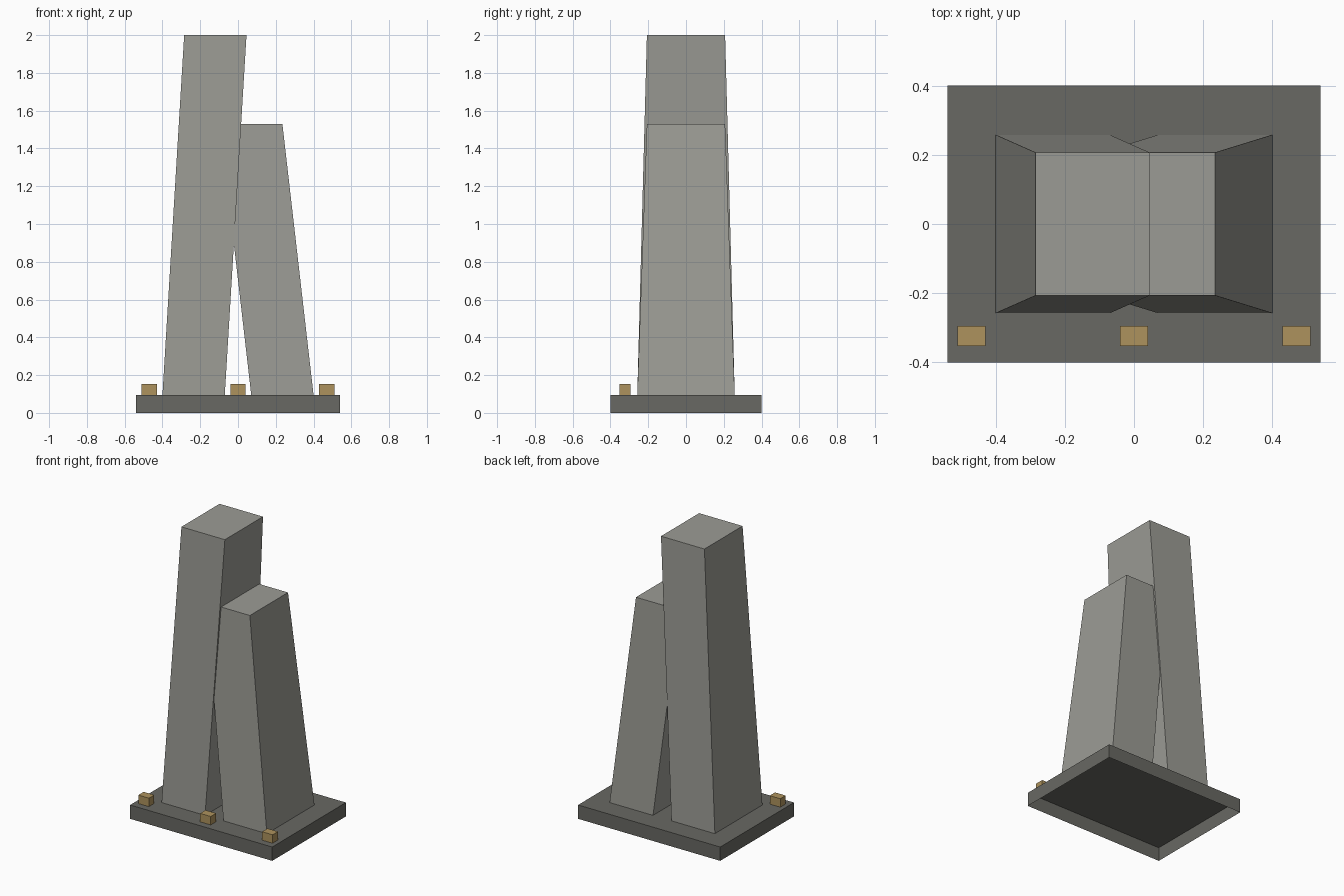
import bpy, bmesh

if "Cube" in bpy.data.objects:
    bpy.data.objects.remove(bpy.data.objects["Cube"])


def material(name, rgb):
    m = bpy.data.materials.new(name)
    m.diffuse_color = (*rgb, 1.0)
    m.use_nodes = True
    m.node_tree.nodes["Principled BSDF"].inputs["Base Color"].default_value = m.diffuse_color
    return m


STONE = material("light stone", (0.33, 0.33, 0.30))
DARK = material("dark stone", (0.14, 0.14, 0.125))
BRASS = material("brass", (0.42, 0.29, 0.11))


def frustum(name, mat, low, high):
    """Open-bottomed block; low and high are (x0, x1, y0, y1, z)."""
    bm = bmesh.new()
    rings = []
    for x0, x1, y0, y1, z in (low, high):
        rings.append([bm.verts.new((x, y, z)) for x, y in
                      ((x0, y0), (x1, y0), (x1, y1), (x0, y1))])
    a, b = rings
    for i in range(4):
        j = (i + 1) % 4
        bm.faces.new((a[i], a[j], b[j], b[i]))
    bm.faces.new(b)
    mesh = bpy.data.meshes.new(name)
    bm.to_mesh(mesh)
    bm.free()
    mesh.materials.append(mat)
    ob = bpy.data.objects.new(name, mesh)
    bpy.context.collection.objects.link(ob)


BASE = 0.095

# Hollow plinth, open underneath
frustum("plinth", DARK, (-0.54, 0.54, -0.40, 0.40, 0), (-0.54, 0.54, -0.40, 0.40, BASE))

# Two towers leaning into each other
frustum("tall_tower", STONE, (-0.40, -0.07, -0.258, 0.258, BASE),
        (-0.285, 0.045, -0.207, 0.207, 2.0))
frustum("short_tower", STONE, (0.07, 0.40, -0.258, 0.258, BASE),
        (-0.095, 0.235, -0.207, 0.207, 1.53))

# Small blocks along the front edge
for side, x in (("left", -0.47), ("middle", 0.0), ("right", 0.47)):
    frustum(side + "_block", BRASS, (x - 0.04, x + 0.04, -0.353, -0.295, BASE),
            (x - 0.04, x + 0.04, -0.353, -0.295, 0.153))
